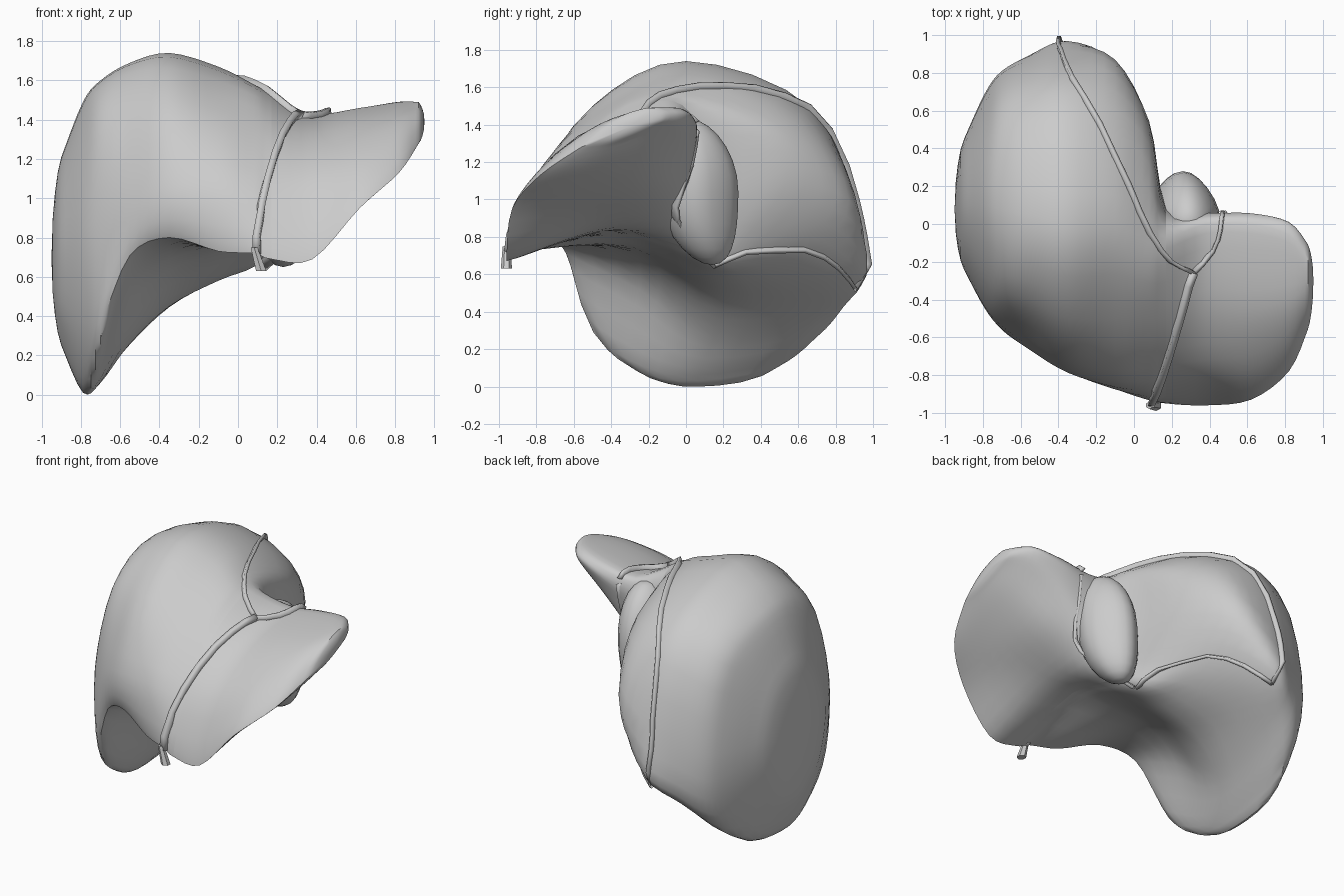
import bpy, bmesh
from mathutils import Vector
from mathutils.bvhtree import BVHTree

if "Cube" in bpy.data.objects:
    bpy.data.objects.remove(bpy.data.objects["Cube"])

STEP = 4

# Cross-sections at fixed x, as (y, z): top, upper front, front, front edge,
# underside, lower ridge, lower back, back, upper back
RIGHT = {
    -0.90: [(.1, 1.21), (-.12, 1.08), (-.24, .78), (-.19, .48), (-.06, .32), (.1, .25), (.31, .34), (.45, .7), (.34, 1.07)],
    -0.79: [(.1, 1.49), (-.26, 1.3), (-.44, .85), (-.39, .38), (-.18, .09), (.08, .01), (.46, .12), (.69, .62), (.51, 1.27)],
    -0.70: [(.08, 1.6), (-.35, 1.42), (-.54, .9), (-.53, .37), (-.32, .15), (.06, .06), (.63, .2), (.81, .62), (.62, 1.36)],
    -0.55: [(.05, 1.69), (-.4, 1.49), (-.65, 1), (-.64, .71), (-.25, .52), (.15, .26), (.77, .37), (.89, .7), (.67, 1.43)],
    -0.35: [(0, 1.74), (-.5, 1.5), (-.77, 1.06), (-.75, .8), (-.25, .69), (.2, .45), (.87, .54), (.95, .8), (.68, 1.48)],
    -0.10: [(0, 1.67), (-.5, 1.45), (-.83, 1.08), (-.86, .73), (-.3, .76), (.18, .58), (.65, .72), (.87, 1), (.6, 1.45)],
    0.08: [(-.1, 1.58), (-.5, 1.4), (-.83, 1.06), (-.93, .72), (-.35, .81), (.15, .65), (.3, .78), (.54, 1.1), (.42, 1.4)],
}
LEFT = {
    0.17: [(-.13, 1.53), (-.5, 1.37), (-.81, 1.06), (-.95, .69), (-.4, .83), (.03, .75), (.07, .88), (.1, 1.1), (.05, 1.42)],
    0.38: [(-.05, 1.43), (-.45, 1.33), (-.79, 1.08), (-.96, .69), (-.5, .85), (-.15, .9), (0, 1), (.05, 1.2), (.05, 1.38)],
    0.62: [(-.05, 1.46), (-.45, 1.38), (-.76, 1.18), (-.93, .95), (-.55, .99), (-.2, 1.06), (-.03, 1.2), (.04, 1.33), (.05, 1.42)],
    0.82: [(-.1, 1.49), (-.4, 1.43), (-.62, 1.3), (-.78, 1.13), (-.5, 1.17), (-.25, 1.24), (-.07, 1.35), (0, 1.42), (0, 1.47)],
    0.92: [(-.2, 1.49), (-.34, 1.45), (-.46, 1.38), (-.56, 1.28), (-.43, 1.29), (-.3, 1.33), (-.17, 1.39), (-.11, 1.43), (-.12, 1.47)],
}
EDGE = 3   # index of the front edge point


def spline(pts, closed=False, step=STEP, corner=None):
    """Catmull-Rom curve through the points, optionally sharp at one of them."""
    n, out = len(pts), []
    pick = (lambda i: pts[i % n]) if closed else (lambda i: pts[min(max(i, 0), n - 1)])
    tangent = lambda i: (pick(i + 1) - pick(i - 1)) * (0.12 if i % n == corner else 0.5)
    for i in range(n if closed else n - 1):
        b, c, m, k = pick(i), pick(i + 1), tangent(i), tangent(i + 1)
        for s in range(step):
            t = s / step
            out.append(b * (2 * t**3 - 3 * t**2 + 1) + m * (t**3 - 2 * t**2 + t)
                       + c * (3 * t**2 - 2 * t**3) + k * (t**3 - t**2))
    if not closed:
        out.append(pts[-1].copy())
    return out


def finish(name, bm, angle=0.7):
    bmesh.ops.recalc_face_normals(bm, faces=bm.faces)
    mesh = bpy.data.meshes.new(name)
    bm.to_mesh(mesh)
    bm.free()
    ob = bpy.data.objects.new(name, mesh)
    bpy.context.collection.objects.link(ob)
    bpy.ops.object.select_all(action='DESELECT')
    ob.select_set(True)
    bpy.context.view_layer.objects.active = ob
    bpy.ops.object.shade_smooth_by_angle(angle=angle)
    return ob


def loft(name, rings, pole_x):
    """Skin a run of rings and close its last end with a rounded tip."""
    rings, end = list(rings), rings[-1]
    n = len(end)
    centre = sum(end, Vector()) / n
    rise = pole_x - centre.x
    for k in (0.85, 0.65, 0.4):
        x = centre.x + rise * (1 - k * k) ** 0.8
        rings.append([Vector((x, centre.y + (p.y - centre.y) * k, centre.z + (p.z - centre.z) * k)) for p in end])
    bm = bmesh.new()
    loops = [[bm.verts.new((p.x, p.y, max(p.z, 0))) for p in r] for r in rings]
    tip = bm.verts.new((pole_x, centre.y, centre.z))
    for i in range(n):
        j = (i + 1) % n
        for a, b in zip(loops, loops[1:]):
            bm.faces.new((a[i], a[j], b[j], b[i]))
        bm.faces.new((loops[-1][i], loops[-1][j], tip))
    return finish(name, bm)


# Main lobes: one continuous skin, split near the falciform ligament
coarse = [spline([Vector((x, y, z)) for y, z in sec], True, corner=EDGE if x > -0.6 else None)
          for x, sec in {**RIGHT, **LEFT}.items()]
rings = [list(r) for r in zip(*[spline(list(rail)) for rail in zip(*coarse)])]
cut = len(RIGHT) * STEP
right_lobe = loft("right_lobe", rings[cut::-1], -0.95)
left_lobe = loft("left_lobe", rings[cut:], 0.95)

# Caudate lobe: crescent on the back, wedge-shaped from above
bm = bmesh.new()
bmesh.ops.create_uvsphere(bm, u_segments=20, v_segments=14, radius=1)
for v in bm.verts:
    x, y, z = v.co
    v.co = Vector((0.29 + 0.19 * x * (1 - 0.3 * max(y, 0)) - 0.06 * (1 - z) * 0.5,
                   0.07 + 0.21 * y + 0.07 * max(-z, 0) ** 2 - 0.05 * max(z, 0) ** 2, 1.04 + 0.39 * z))
caudate_lobe = finish("caudate_lobe", bm)

# Joined outer surface used to seat the ligaments
verts, faces = [], []
for ob in (right_lobe, left_lobe, caudate_lobe):
    base = len(verts)
    verts += [v.co.copy() for v in ob.data.vertices]
    faces += [[base + i for i in p.vertices] for p in ob.data.polygons]
skin = BVHTree.FromPolygons(verts, faces)


def ligament(name, path, height=0.03, thick=0.02, out=None):
    """Thin fin along a path, seated on the surface unless a direction is given."""
    bm = bmesh.new()
    rows = []
    for p in spline([Vector(q) for q in path], step=2):
        if out:
            co, normal = p, Vector(out).normalized()
        else:
            co, normal, _, _ = skin.find_nearest(p)
        rows.append((bm.verts.new(co - normal * 0.03), bm.verts.new(co + normal * height)))
    for a, b in zip(rows, rows[1:]):
        bm.faces.new((a[0], b[0], b[1], a[1]))
    ob = finish(name, bm, 0.3)
    mod = ob.modifiers.new("thickness", 'SOLIDIFY')
    mod.thickness, mod.offset = thick, 0


# Ligaments
ligament("falciform_ligament", [(.08, -.97, .68), (.12, -.9, .97), (.19, -.7, 1.23),
                                (.27, -.45, 1.41), (.34, -.27, 1.48)], 0.035, 0.035)
ligament("left_coronary_ligament", [(.34, -.27, 1.48), (.42, -.15, 1.46), (.46, -.03, 1.43), (.47, .05, 1.41)])
ligament("upper_coronary_ligament", [(.34, -.27, 1.48), (.2, -.2, 1.53), (.08, -.05, 1.58), (-.05, .2, 1.58),
                                     (-.2, .5, 1.51), (-.33, .75, 1.35), (-.39, .94, 1), (-.4, .95, .8),
                                     (-.38, .9, .53)])
ligament("lower_coronary_ligament", [(-.38, .9, .53), (-.25, .8, .66), (-.1, .62, .75), (.03, .3, .73), (.1, .15, .65)])
ligament("lesser_omentum", [(.47, .05, 1.38), (.46, .02, 1.2), (.43, -.06, .97), (.32, -.02, .84), (.12, .14, .65)],
         out=(0.6, 0.4, -0.4))

# Round ligament stub at the front notch
bm = bmesh.new()
bmesh.ops.create_cone(bm, cap_ends=True, segments=6, radius1=0.03, radius2=0.02, depth=0.12)
for v in bm.verts:
    v.co = Vector((0.1 + v.co.x - 0.3 * v.co.z, -0.96 + v.co.y, 0.69 + v.co.z))
finish("round_ligament", bm, 0.5)
